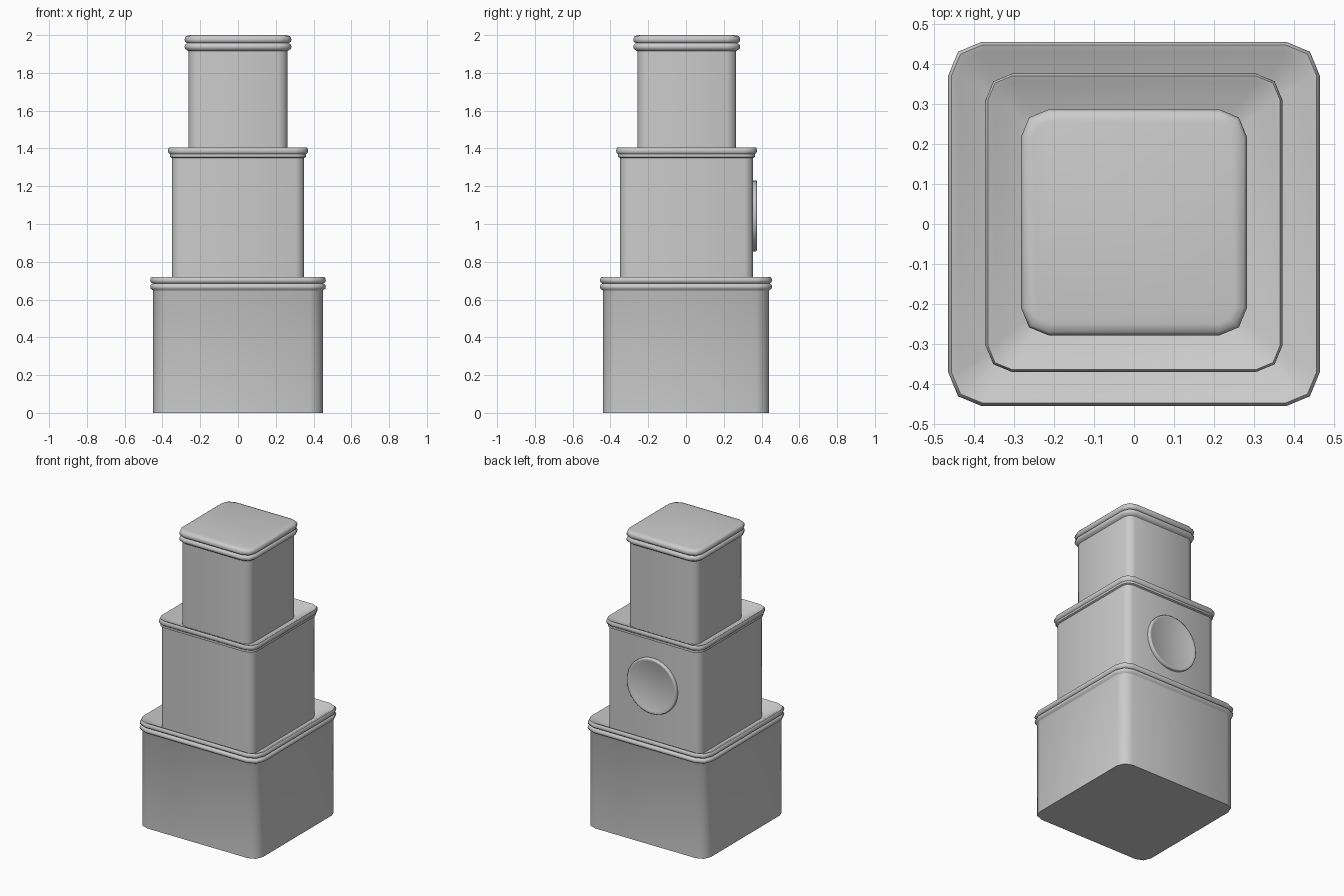
import bpy, bmesh, math
from mathutils import Matrix

cube = bpy.data.objects.get("Cube")
if cube:
    bpy.data.objects.remove(cube, do_unlink=True)

grey = bpy.data.materials.new("plain grey")
grey.use_nodes = True
colour = (0.6, 0.6, 0.6, 1)
grey.diffuse_color = colour
grey.node_tree.nodes["Principled BSDF"].inputs["Base Color"].default_value = colour


def finish(name, bm):
    bmesh.ops.recalc_face_normals(bm, faces=bm.faces)
    mesh = bpy.data.meshes.new(name)
    bm.to_mesh(mesh)
    bm.free()
    mesh.materials.append(grey)
    obj = bpy.data.objects.new(name, mesh)
    bpy.context.collection.objects.link(obj)
    bpy.ops.object.select_all(action='DESELECT')
    obj.select_set(True)
    bpy.context.view_layer.objects.active = obj
    bpy.ops.object.shade_smooth_by_angle(angle=math.radians(50))
    return obj


def outline(hx, hy, radius, segments=2):
    """Rounded rectangle, corner by corner."""
    points = []
    for corner, (sx, sy) in enumerate([(1, 1), (-1, 1), (-1, -1), (1, -1)]):
        for i in range(segments + 1):
            a = math.pi / 2 * (corner + i / segments)
            points.append((sx * (hx - radius) + radius * math.cos(a),
                           sy * (hy - radius) + radius * math.sin(a)))
    return points


def tin(name, hx, hy, radius, y, profile):
    """Loft the outline through (inset, height) pairs and cap both ends."""
    bm = bmesh.new()
    rings = []
    for inset, z in profile:
        r = max(radius - inset, 0.025)
        rings.append([bm.verts.new((px, py + y, z))
                      for px, py in outline(hx - inset, hy - inset, r)])
    for low, high in zip(rings, rings[1:]):
        for i in range(len(low)):
            j = (i + 1) % len(low)
            bm.faces.new((low[i], low[j], high[j], high[i]))
    bm.faces.new(rings[0])
    bm.faces.new(rings[-1])
    return finish(name, bm)


def beads(bottom, top, count, depth):
    """Rounded bands rolled around the lid."""
    step = (top - bottom) / count
    points = []
    for i in range(count):
        z = bottom + i * step
        points += [(depth, z), (depth * 0.2, z + step * 0.2), (0, z + step * 0.5),
                   (depth * 0.2, z + step * 0.8)]
    return points + [(depth * 0.6, top)]


# Large tin with a double bead and a sunken lid
tin("large_tin", 0.465, 0.456, 0.085, 0,
    [(0.016, 0), (0.016, 0.645)] + beads(0.65, 0.72, 2, 0.014)
    + [(0.025, 0.715), (0.115, 0.66)])

# Middle tin with a single lip and a sunken lid
tin("middle_tin", 0.371, 0.373, 0.065, 0.003,
    [(0.021, 0.65), (0.021, 1.35), (0.01, 1.355), (0.01, 1.37)]
    + beads(1.37, 1.405, 1, 0.01) + [(0.02, 1.40), (0.11, 1.35)])

# Small tin with a double bead and a closed, softly rounded lid
tin("small_tin", 0.283, 0.283, 0.07, 0.004,
    [(0.021, 1.34), (0.021, 1.915)] + beads(1.92, 1.995, 2, 0.014)
    + [(0.03, 2.0)])

# Round plate on the back of the middle tin
bm = bmesh.new()
bmesh.ops.create_cone(bm, cap_ends=True, segments=32, radius1=0.188, radius2=0.188,
                      depth=0.04,
                      matrix=Matrix.Translation((0, 0.356, 1.043))
                      @ Matrix.Rotation(-math.pi / 2, 4, 'X'))
face = max(bm.faces, key=lambda f: f.calc_center_median().y)
bmesh.ops.bevel(bm, geom=list(face.edges), offset=0.008, segments=2,
                profile=0.5, affect='EDGES')
face = max(bm.faces, key=lambda f: f.calc_center_median().y)
bmesh.ops.inset_region(bm, faces=[face], thickness=0.012, depth=-0.006)
finish("round_plate", bm)
